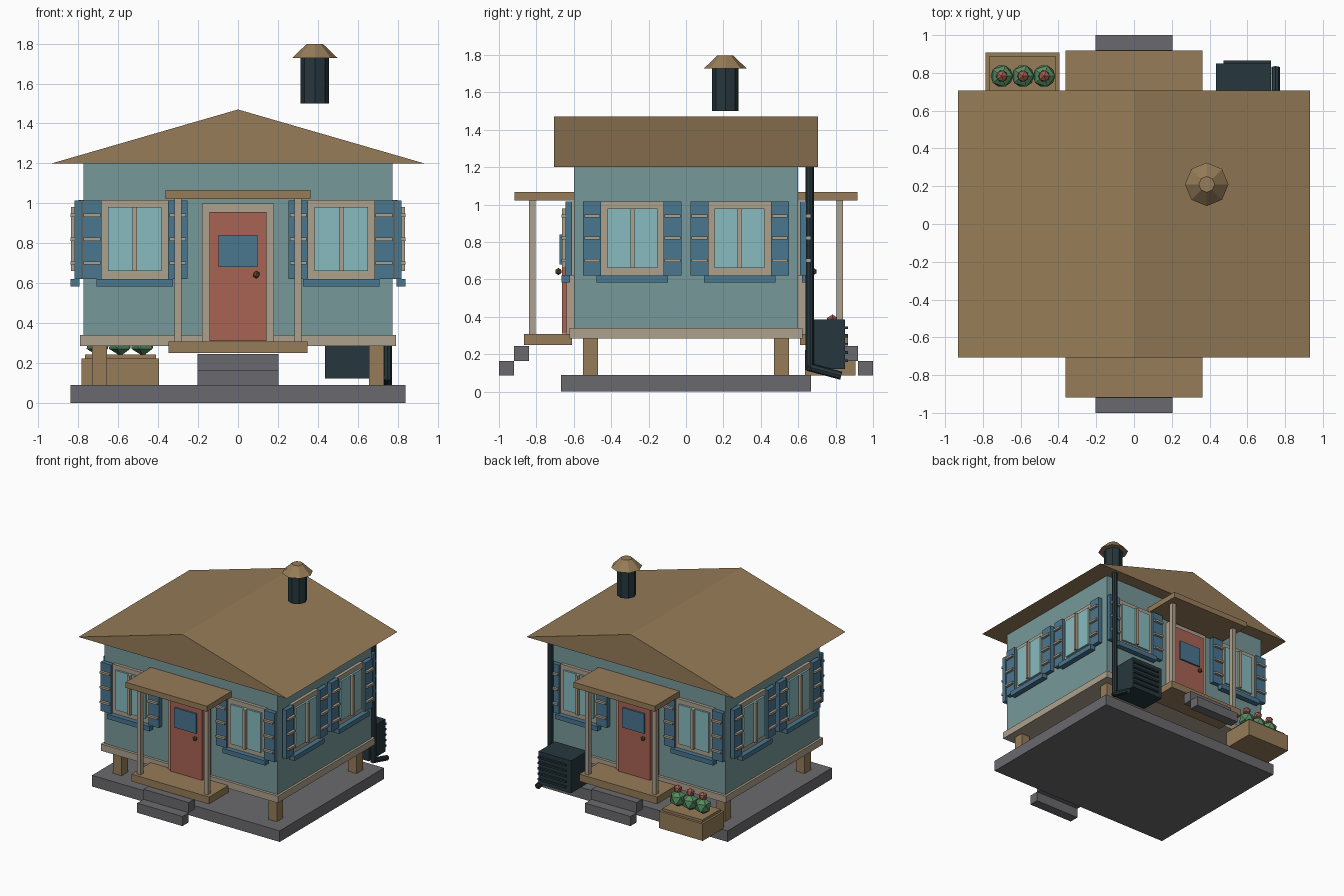
import bpy, bmesh, math
from mathutils import Matrix, Vector

if "Cube" in bpy.data.objects:
    bpy.data.objects.remove(bpy.data.objects["Cube"])


def material(name, rgb):
    lin = [((c / 255 + 0.055) / 1.055) ** 2.4 for c in rgb]
    m = bpy.data.materials.new(name)
    m.diffuse_color = (*lin, 1)
    m.use_nodes = True
    m.node_tree.nodes["Principled BSDF"].inputs["Base Color"].default_value = m.diffuse_color
    return m


BROWN = material("wood brown", (150, 124, 88))
WALL = material("wall teal", (119, 152, 152))
RED = material("door red", (168, 99, 83))
GLASS = material("window glass", (135, 187, 191))
BLUE = material("shutter blue", (74, 118, 143))
TRIM = material("trim beige", (173, 161, 141))
DARK = material("dark metal", (38, 55, 61))
GREEN = material("leaf green", (84, 140, 96))
GREY = material("stone grey", (106, 106, 110))
BRASS = material("knob bronze", (104, 80, 50))


def finish(name, bm, mat, matrix=Matrix()):
    bmesh.ops.transform(bm, matrix=matrix, verts=bm.verts)
    bmesh.ops.recalc_face_normals(bm, faces=bm.faces)
    mesh = bpy.data.meshes.new(name)
    bm.to_mesh(mesh)
    bm.free()
    mesh.materials.append(mat)
    ob = bpy.data.objects.new(name, mesh)
    bpy.context.collection.objects.link(ob)
    return ob


def box(name, x, y, z, mat, matrix=Matrix()):
    """Box from (min, max) pairs."""
    bm = bmesh.new()
    bmesh.ops.create_cube(bm, size=1)
    for v in bm.verts:
        v.co = [(a + b) / 2 + c * (b - a) for (a, b), c in zip((x, y, z), v.co)]
    return finish(name, bm, mat, matrix)


def rod(name, p, q, r1, r2, mat, sides=8):
    """Tapered prism from p to q."""
    p, q = Vector(p), Vector(q)
    bm = bmesh.new()
    bmesh.ops.create_cone(bm, cap_ends=True, segments=sides, radius1=r1, radius2=r2,
                          depth=(q - p).length)
    rot = (q - p).to_track_quat('Z', 'Y').to_matrix().to_4x4()
    return finish(name, bm, mat, Matrix.Translation((p + q) / 2) @ rot)


def ball(name, c, r, mat, matrix=Matrix()):
    bm = bmesh.new()
    bmesh.ops.create_icosphere(bm, subdivisions=1, radius=r)
    return finish(name, bm, mat, matrix @ Matrix.Translation(c))


def window(name, u, dist, matrix):
    """Shuttered window on a wall that faces -y at distance dist, then turned by matrix."""
    def part(label, u0, u1, d0, d1, z0, z1, mat):
        box(f"{name}_{label}", (u + u0, u + u1), (-dist - d1, -dist - d0), (z0, z1), mat, matrix)
    part("frame", -0.167, 0.167, -0.005, 0.025, 0.62, 1.017, TRIM)
    part("glass", -0.134, 0.134, 0.02, 0.04, 0.66, 0.98, GLASS)
    part("mullion", -0.011, 0.011, 0.03, 0.062, 0.66, 0.98, TRIM)
    part("sill", -0.192, 0.192, 0.02, 0.065, 0.582, 0.62, BLUE)
    for s, side in ((-1, "left"), (1, "right")):
        a, b = sorted((s * 0.167, s * 0.263))
        part(f"{side}_shutter", a, b, 0.01, 0.045, 0.62, 1.015, BLUE)
        for i, z in enumerate((0.70, 0.82, 0.94)):
            part(f"{side}_slat_{i}", a + 0.006, b - 0.006, 0.04, 0.065, z - 0.008, z + 0.008, TRIM)


# Foundation, stilts, floor band and walls
box("foundation", (-0.84, 0.84), (-0.667, 0.667), (0, 0.09), GREY)
for sx in (-1, 1):
    for sy in (-1, 1):
        cx, cy = sx * 0.695, sy * 0.51
        box("stilt", (cx - 0.038, cx + 0.038), (cy - 0.04, cy + 0.04), (0.08, 0.29), BROWN)
box("floor_band", (-0.793, 0.793), (-0.622, 0.622), (0.285, 0.34), TRIM)
box("walls", (-0.775, 0.775), (-0.6, 0.6), (0.33, 1.205), WALL)

# Gable roof, a triangular profile extruded along y
bm = bmesh.new()
tri = bm.faces.new([bm.verts.new((x, -0.707, z)) for x, z in ((-0.933, 1.2), (0.933, 1.2), (0, 1.47))])
ext = bmesh.ops.extrude_face_region(bm, geom=[tri])["geom"]
bmesh.ops.translate(bm, vec=(0, 1.414, 0), verts=[g for g in ext if isinstance(g, bmesh.types.BMVert)])
finish("roof", bm, BROWN)

# Chimney with octagonal cap
rod("chimney", (0.385, 0.21, 1.5), (0.385, 0.21, 1.74), 0.072, 0.072, DARK)
rod("chimney_cap", (0.385, 0.21, 1.727), (0.385, 0.21, 1.797), 0.115, 0.042, BROWN)

# Front and back: porch, door and windows (back is the front turned half round)
for label, turn in (("front", 0), ("back", math.pi)):
    M = Matrix.Rotation(turn, 4, 'Z')
    box(f"{label}_porch_floor", (-0.348, 0.348), (-0.867, -0.61), (0.25, 0.308), BROWN, M)
    box(f"{label}_porch_canopy", (-0.363, 0.363), (-0.918, -0.59), (1.022, 1.067), BROWN, M)
    for s in (-1, 1):
        box(f"{label}_porch_post", (s * 0.301 - 0.017, s * 0.301 + 0.017), (-0.84, -0.804),
            (0.3, 1.03), TRIM, M)
    box(f"{label}_upper_step", (-0.203, 0.203), (-0.92, -0.84), (0.163, 0.245), GREY, M)
    box(f"{label}_lower_step", (-0.203, 0.203), (-1.0, -0.92), (0.085, 0.163), GREY, M)
    box(f"{label}_door_frame", (-0.18, 0.18), (-0.64, -0.59), (0.3, 1.0), TRIM, M)
    box(f"{label}_door", (-0.143, 0.143), (-0.663, -0.63), (0.31, 0.955), RED, M)
    box(f"{label}_door_window", (-0.098, 0.098), (-0.676, -0.66), (0.68, 0.84), BLUE, M)
    ball(f"{label}_door_knob", (0.092, -0.682, 0.642), 0.019, BRASS, M)
    for s in (-1, 1):
        window(f"{label}_window", s * 0.517, 0.6, M)

# Side windows, two per side
for label, turn in (("right", math.pi / 2), ("left", -math.pi / 2)):
    for s in (-1, 1):
        window(f"{label}_window", s * 0.287, 0.775, Matrix.Rotation(turn, 4, 'Z'))

# Cooling unit with slats at the back
box("cooling_unit", (0.435, 0.725), (0.64, 0.85), (0.122, 0.385), DARK)
for i in range(5):
    z = 0.165 + i * 0.044
    box("cooling_slat", (0.475, 0.725), (0.845, 0.865), (z - 0.007, z + 0.007), DARK)

# Downspout with a kicked-out foot
rod("downspout", (0.75, 0.662, 0.115), (0.75, 0.662, 1.21), 0.022, 0.022, DARK)
rod("downspout_foot", (0.75, 0.65, 0.133), (0.75, 0.83, 0.085), 0.022, 0.022, DARK)

# Planter with three flowering bushes
box("planter", (-0.785, -0.395), (0.635, 0.907), (0.085, 0.222), BROWN)
box("planter_top", (-0.768, -0.412), (0.655, 0.888), (0.215, 0.242), BROWN)
for x in (-0.7, -0.588, -0.476):
    ball("bush", (x, 0.783, 0.3), 0.066, GREEN)
    ball("flower", (x, 0.783, 0.378), 0.034, RED)
